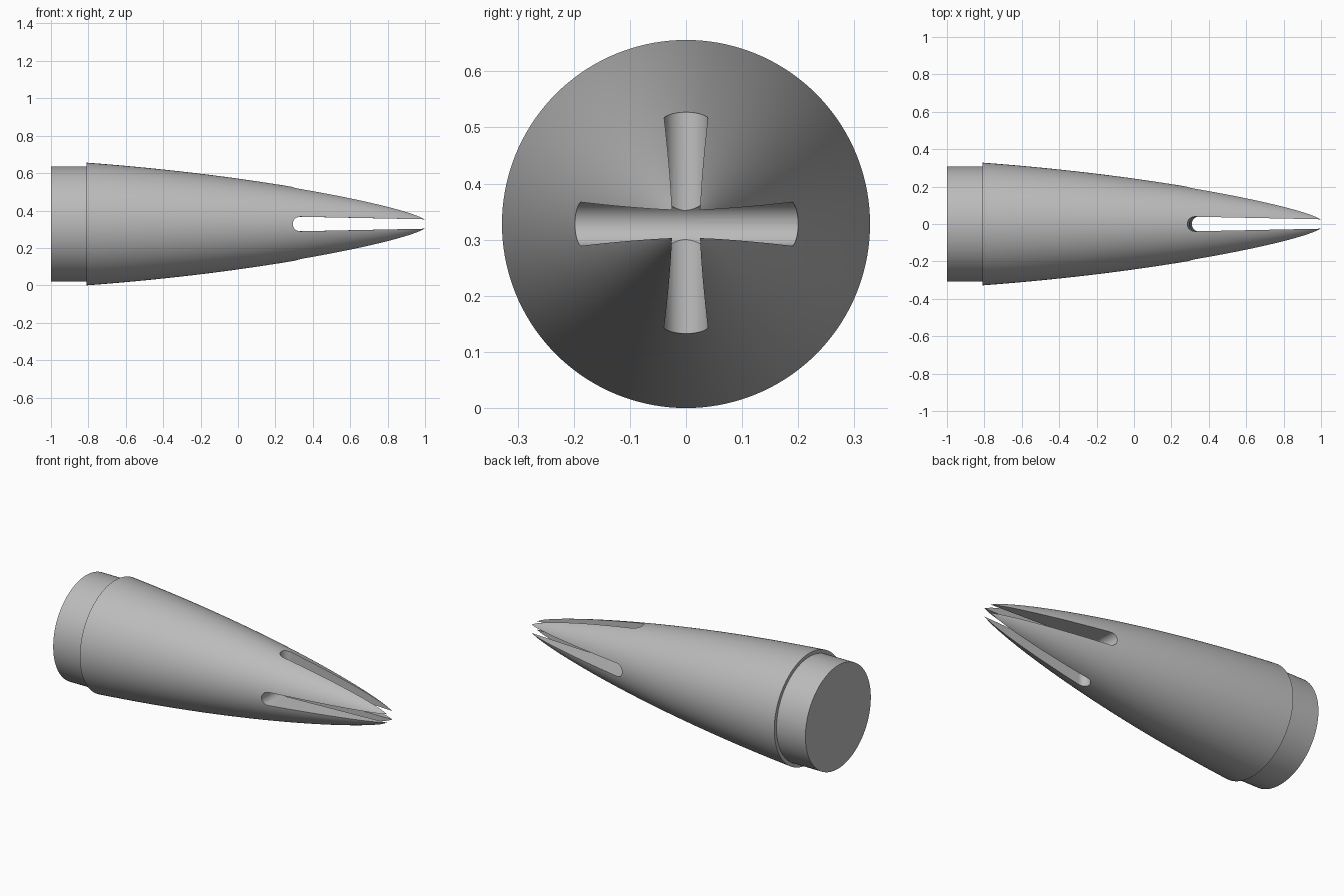
import bpy, bmesh, math
from mathutils import Matrix, Vector

cube = bpy.data.objects.get("Cube")
if cube:
    bpy.data.objects.remove(cube)

AXIS_Z = 0.328        # height of the long axis
BASE_X, TIP_X = -0.81, 1.0

grey = bpy.data.materials.new("plain grey")
grey.use_nodes = True
colour = (0.5, 0.5, 0.5, 1)
grey.diffuse_color = colour
grey.node_tree.nodes["Principled BSDF"].inputs["Base Color"].default_value = colour


def to_object(bm, name):
    bmesh.ops.recalc_face_normals(bm, faces=bm.faces)
    mesh = bpy.data.meshes.new(name)
    bm.to_mesh(mesh)
    bm.free()
    mesh.materials.append(grey)
    obj = bpy.data.objects.new(name, mesh)
    bpy.context.collection.objects.link(obj)
    return obj


def cone_radius(x):
    # average of a power curve and an arc-like curve
    power = 0.328 * ((1.03 - x) / 1.84) ** 0.553
    arc = 0.328 - 0.118 * (x - BASE_X) - 0.062 * (x - BASE_X) * (x - 0.3)
    return (power + arc) / 2


def lathe(profile, name, steps=144):
    bm = bmesh.new()
    verts = [bm.verts.new((x, 0, r)) for x, r in profile]
    edges = [bm.edges.new(pair) for pair in zip(verts, verts[1:])]
    bmesh.ops.spin(bm, geom=verts + edges, cent=(0, 0, 0), axis=(1, 0, 0),
                   angle=math.tau, steps=steps)
    bmesh.ops.remove_doubles(bm, verts=bm.verts, dist=1e-5)
    bmesh.ops.translate(bm, verts=bm.verts, vec=(0, 0, AXIS_Z))
    return to_object(bm, name)


def slot_cutter(name, end_x, lean, roll):
    # tapering slot with a rounded, slightly leaning inner end
    wide, narrow, far = 0.039, 0.023, 1.1
    outline = [(far, -narrow), (far, narrow)]
    for i in range(25):
        a = math.pi / 2 + math.pi * i / 24
        outline.append((end_x + wide + wide * math.cos(a), wide * math.sin(a)))
    bm = bmesh.new()
    h = 0.4
    face = bm.faces.new([bm.verts.new((x + lean * h, y, -h)) for x, y in outline])
    top = bmesh.ops.extrude_face_region(bm, geom=[face])["geom"]
    bmesh.ops.translate(bm, verts=[v for v in top if isinstance(v, bmesh.types.BMVert)],
                        vec=(-2 * lean * h, 0, 2 * h))
    place = Matrix.Translation(Vector((0, 0, AXIS_Z))) @ Matrix.Rotation(roll, 4, 'X')
    bmesh.ops.transform(bm, matrix=place, verts=bm.verts)
    cutter = to_object(bm, name)
    cutter.hide_render = True
    return cutter


# Cone body with a stepped-in shoulder at its base
shoulder = 0.307
profile = [(-1, 0), (-1, shoulder), (BASE_X, shoulder)]
rings = 40
for i in range(rings + 1):
    x = BASE_X + (TIP_X - BASE_X) * i / rings
    profile.append((x, cone_radius(x)))
profile.append((TIP_X, 0))
cone = lathe(profile, "slotted_nose_cone")

# Two crossing slots split the tip into four prongs
cutters = [slot_cutter("upright_slot_cutter", 0.297, 0.06, 0),
           slot_cutter("level_slot_cutter", 0.287, 0.03, -math.pi / 2)]
bpy.ops.object.select_all(action='DESELECT')
cone.select_set(True)
bpy.context.view_layer.objects.active = cone
for cutter in cutters:
    mod = cone.modifiers.new(cutter.name, 'BOOLEAN')
    mod.operation = 'DIFFERENCE'
    mod.solver = 'EXACT'
    mod.object = cutter
    bpy.ops.object.modifier_apply(modifier=mod.name)
    bpy.data.objects.remove(cutter)

bpy.ops.object.shade_smooth_by_angle(angle=math.radians(30))
